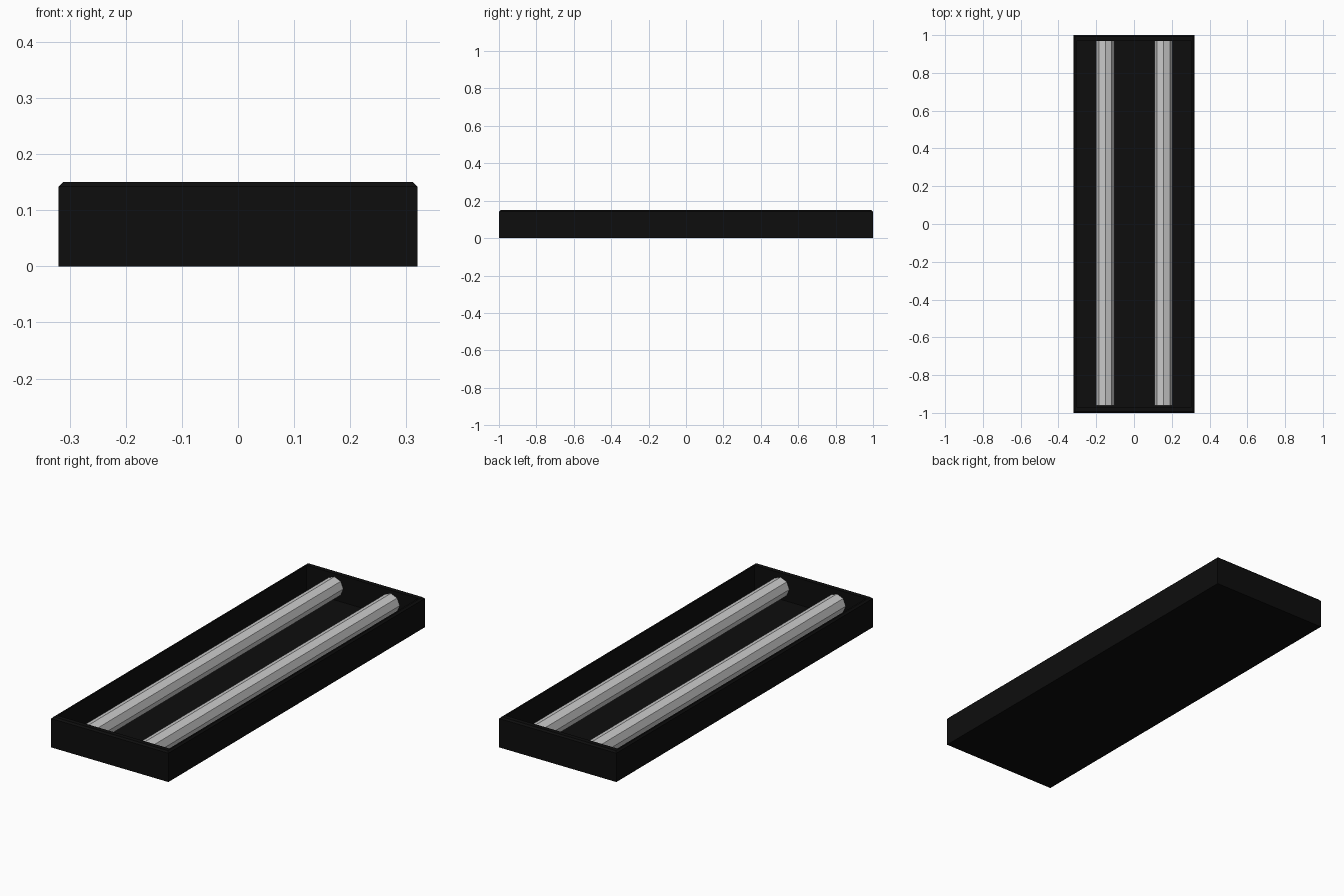
import bpy, bmesh
from math import radians

if "Cube" in bpy.data.objects:
    bpy.data.objects.remove(bpy.data.objects["Cube"])

W, L, H = 0.32, 1.0, 0.15      # half width, half length, height
TX, TY, FLOOR, CH = 0.016, 0.03, 0.02, 0.008

black = bpy.data.materials.new("black_metal")
black.diffuse_color = (0.004, 0.004, 0.004, 1)
black.use_nodes = True
black.node_tree.nodes["Principled BSDF"].inputs["Base Color"].default_value = black.diffuse_color


def ring(bm, x, y, z):
    return [bm.verts.new((sx * x, sy * y, z))
            for sx, sy in ((-1, -1), (1, -1), (1, 1), (-1, 1))]


# Open tray: rectangular rings from the base, over the chamfered rim, to the floor
bm = bmesh.new()
rings = [ring(bm, *p) for p in (
    (W, L, 0), (W, L, H - CH), (W - CH, L - CH, H),
    (W - TX, L - TY, H), (W - TX, L - TY, FLOOR))]
for a, b in zip(rings, rings[1:]):
    for i in range(4):
        j = (i + 1) % 4
        bm.faces.new((a[i], a[j], b[j], b[i]))
bm.faces.new(rings[0][::-1])
bm.faces.new(rings[-1])
bmesh.ops.recalc_face_normals(bm, faces=bm.faces)
mesh = bpy.data.meshes.new("tray")
bm.to_mesh(mesh)
bm.free()
mesh.materials.append(black)
tray = bpy.data.objects.new("tray", mesh)
bpy.context.collection.objects.link(tray)

# Two eight-sided lamp tubes lying along the tray
for name, x in (("left_tube", -0.152), ("right_tube", 0.156)):
    bpy.ops.mesh.primitive_cylinder_add(
        vertices=8, radius=0.048, depth=1.93,
        location=(x, 0.004, 0.087), rotation=(radians(90), 0, 0))
    bpy.context.object.name = name
